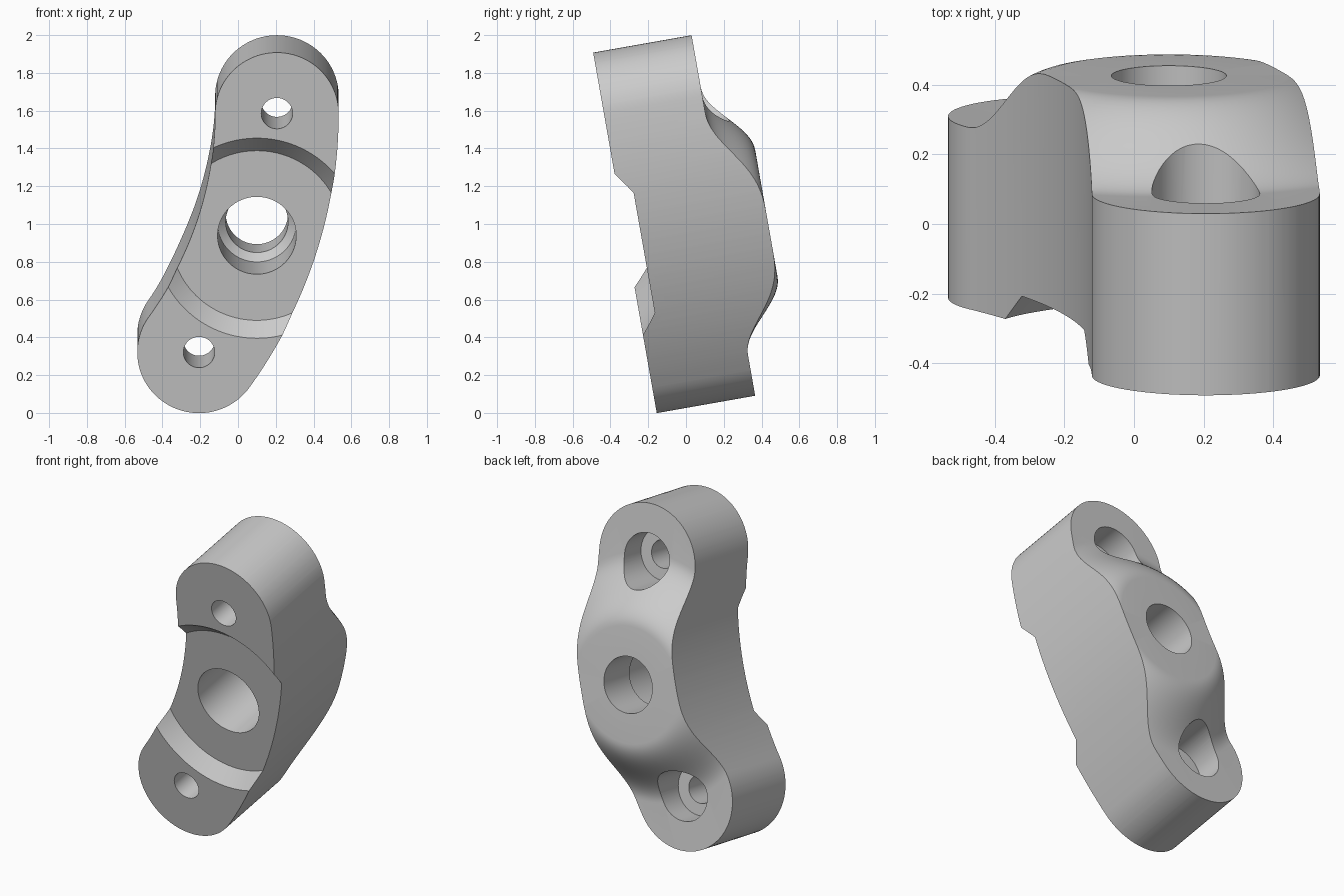
import bpy
import bmesh
from math import sin, cos, pi, radians

if "Cube" in bpy.data.objects:
    bpy.data.objects.remove(bpy.data.objects["Cube"])

grey = bpy.data.materials.new("light_grey")
grey.use_nodes = True
grey.diffuse_color = (0.6, 0.6, 0.6, 1)
grey.node_tree.nodes["Principled BSDF"].inputs["Base Color"].default_value = (0.6, 0.6, 0.6, 1)


def finish(name, bm):
    bmesh.ops.remove_doubles(bm, verts=bm.verts, dist=1e-5)
    bmesh.ops.recalc_face_normals(bm, faces=bm.faces)
    mesh = bpy.data.meshes.new(name)
    bm.to_mesh(mesh)
    bm.free()
    mesh.materials.append(grey)
    obj = bpy.data.objects.new(name, mesh)
    bpy.context.collection.objects.link(obj)
    return obj


def lathe(name, profile, centre, steps, closed):
    """Turn (radius, depth) points about a front-to-back axis."""
    bm = bmesh.new()
    rings = []
    for i in range(steps):
        a = 2 * pi * i / steps
        rings.append([bm.verts.new((centre[0] + r * cos(a), d, centre[1] + r * sin(a)))
                      for r, d in profile])
    n = len(profile)
    for i in range(steps):
        p, q = rings[i], rings[(i + 1) % steps]
        for k in range(n if closed else n - 1):
            m = (k + 1) % n
            loop = [p[k], p[m], q[m], q[k]]
            if profile[k][0] == 0:
                loop = [p[k], p[m], q[m]]
            elif profile[m][0] == 0:
                loop = [p[k], p[m], q[k]]
            bm.faces.new(loop)
    return finish(name, bm)


def boolean(target, cutter, operation):
    mod = target.modifiers.new("cut", "BOOLEAN")
    mod.operation, mod.object, mod.solver = operation, cutter, "EXACT"
    bpy.context.view_layer.update()
    graph = bpy.context.evaluated_depsgraph_get()
    mesh = bpy.data.meshes.new_from_object(target.evaluated_get(graph))
    target.modifiers.clear()
    target.data = mesh
    bpy.data.objects.remove(cutter)


# Curved slot outline: two rounded ends joined by concentric arcs
bend, radius, half = (-2.0, 1.61), 2.206, 0.327
sweep = radians(-35.6)


def on_arc(r, a):
    return (bend[0] + r * cos(a), bend[1] + r * sin(a))


upper, lower = on_arc(radius, 0), on_arc(radius, sweep)
outline = []
for i in range(40):
    outline.append(on_arc(radius + half, sweep * (1 - i / 40)))
for i in range(48):
    a = pi * i / 48
    outline.append((upper[0] + half * cos(a), upper[1] + half * sin(a)))
for i in range(40):
    outline.append(on_arc(radius - half, sweep * i / 40))
for i in range(48):
    a = pi + sweep + pi * i / 48
    outline.append((lower[0] + half * cos(a), lower[1] + half * sin(a)))

bm = bmesh.new()
face = bm.faces.new([bm.verts.new((x, -0.2, z)) for x, z in outline])
extruded = bmesh.ops.extrude_face_region(bm, geom=[face])
bmesh.ops.translate(bm, vec=(0, 1.2, 0),
                    verts=[v for v in extruded["geom"] if isinstance(v, bmesh.types.BMVert)])
bracket = finish("bracket_body", bm)

# Turned body: stepped bore, front recess with sloped rim, blended rear boss
end_depth, boss_depth, blend_in, blend_out = 0.529, 0.755, 0.34, 0.72
profile = [(0.165, 0.5), (0.208, 0.457), (0.208, 0.082), (0.456, 0.082),
           (0.538, 0), (2.5, 0), (2.5, end_depth)]
for i in range(21):
    t = i / 20
    profile.append((blend_out + (blend_in - blend_out) * t,
                    end_depth + (boss_depth - end_depth) * (1 - cos(pi * t)) / 2))
profile.append((0.165, boss_depth))
boolean(bracket, lathe("turned_body", profile, (0.1, 0.939), 128, True), "INTERSECT")

# Counterbored screw holes at the ends
bolt = [(0, -0.1), (0.083, -0.1), (0.083, 0.365), (0.155, 0.365), (0.155, 1.1), (0, 1.1)]
for centre in (upper, lower):
    boolean(bracket, lathe("screw_hole", bolt, centre, 64, False), "DIFFERENCE")

# Lean the bracket forward
bracket.rotation_euler = (radians(10), 0, 0)
bracket.location = (0, -0.155, 0)
bpy.context.view_layer.objects.active = bracket
bracket.select_set(True)
bpy.ops.object.shade_smooth_by_angle(angle=radians(25))
